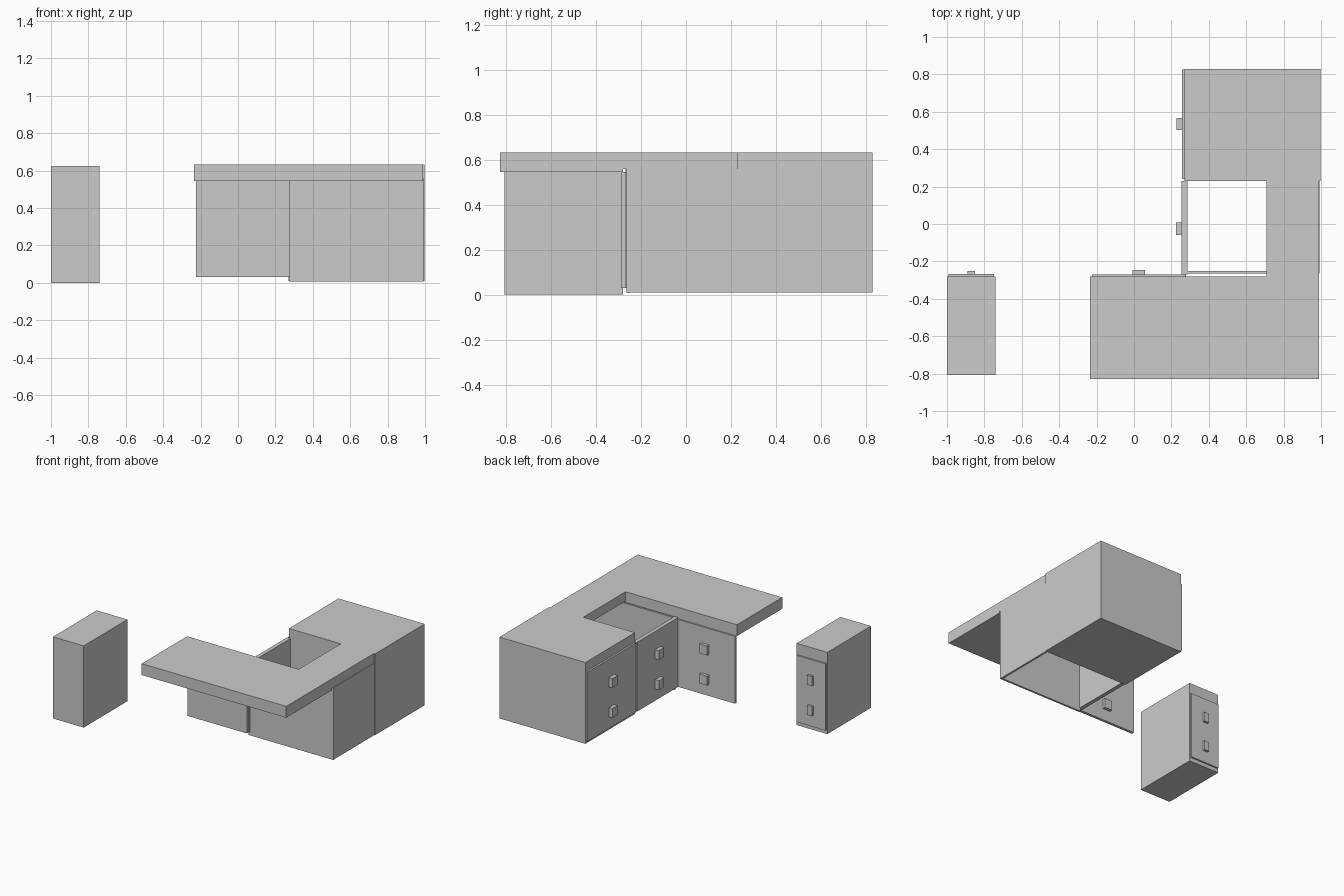
import bpy

if "Cube" in bpy.data.objects:
    bpy.data.objects.remove(bpy.data.objects["Cube"])


def box(name, x, y, z):
    """Box from (min, max) ranges on each axis."""
    bpy.ops.mesh.primitive_cube_add(size=1)
    ob = bpy.context.object
    ob.name = name
    ob.location = [(a + b) / 2 for a, b in (x, y, z)]
    ob.scale = [b - a for a, b in (x, y, z)]
    bpy.ops.object.transform_apply(location=True, scale=True)
    return ob


def drawers(name, axis, span, face, depth, handle, top=0.545, grip=0.065, pull=0.024):
    """Two stacked drawer fronts with block handles; 'y' faces +y, 'x' faces -x."""
    sign = 1 if axis == 'y' else -1
    front = face + sign * depth
    thick = sorted((face, front))
    knob = sorted((front, front + sign * pull))
    grip_span = (handle - grip / 2, handle + grip / 2)
    for i, (z, c) in enumerate((((0.03, 0.285), 0.155), ((0.285, top), 0.385))):
        grip_z = (c - 0.036, c + 0.036)
        if axis == 'y':
            box(f"{name}_drawer_{i}", span, thick, z)
            box(f"{name}_handle_{i}", grip_span, knob, grip_z)
        else:
            box(f"{name}_drawer_{i}", thick, span, z)
            box(f"{name}_handle_{i}", knob, grip_span, grip_z)


# Freestanding narrow cabinet with its own top
box("narrow_cabinet", (-1.0, -0.74), (-0.808, -0.28), (0, 0.545))
box("narrow_cabinet_top", (-1.0, -0.74), (-0.808, -0.28), (0.545, 0.625))
drawers("narrow", 'y', (-0.992, -0.748), -0.28, 0.012, -0.87, 0.54, 0.04, 0.018)

# Long counter, overhanging, with a drawer front along its inner edge
box("long_countertop", (-0.235, 0.988), (-0.828, -0.28), (0.545, 0.632))
drawers("long_counter", 'y', (-0.225, 0.278), -0.29, 0.021, 0.025)

# Sink bay: hollow frame open at top and bottom
box("sink_back_panel", (0.978, 0.993), (-0.265, 0.23), (0.01, 0.56))
box("sink_side_panel", (0.275, 0.993), (-0.265, -0.25), (0.008, 0.56))
box("sink_counter_strip", (0.708, 0.988), (-0.28, 0.23), (0.56, 0.632))
drawers("sink", 'x', (-0.27, 0.23), 0.285, 0.03, -0.025, 0.56, pull=0.03)

# Large end cabinet
box("end_cabinet", (0.27, 0.998), (0.23, 0.83), (0.01, 0.632))
drawers("end", 'x', (0.24, 0.825), 0.27, 0.014, 0.535, 0.56, pull=0.03)
